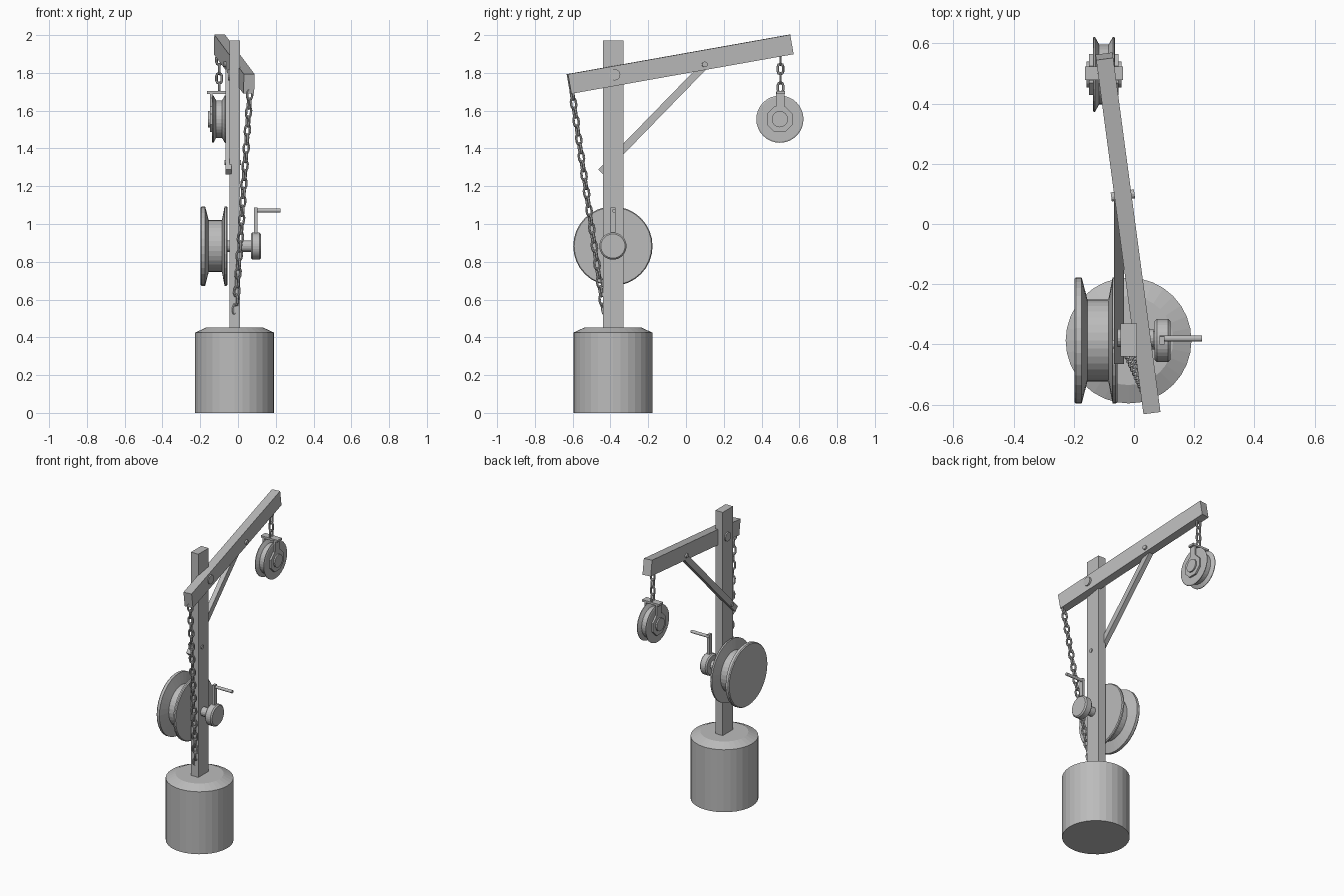
import bpy, bmesh, math
from mathutils import Matrix, Vector

if "Cube" in bpy.data.objects:
    bpy.data.objects.remove(bpy.data.objects["Cube"])

mat = bpy.data.materials.new("plain grey")
mat.diffuse_color = (0.5, 0.5, 0.5, 1)
mat.use_nodes = True
mat.node_tree.nodes["Principled BSDF"].inputs["Base Color"].default_value = mat.diffuse_color


def add(name, mesh, matrix=None):
    if not mesh.materials:
        mesh.materials.append(mat)
    ob = bpy.data.objects.new(name, mesh)
    bpy.context.collection.objects.link(ob)
    if matrix:
        ob.matrix_world = matrix
    return ob


def to_mesh(bm, name):
    bmesh.ops.recalc_face_normals(bm, faces=bm.faces)
    me = bpy.data.meshes.new(name)
    bm.to_mesh(me)
    bm.free()
    return me


def box(name, size, loc, rot=None):
    bm = bmesh.new()
    bmesh.ops.create_cube(bm, size=1)
    bmesh.ops.scale(bm, vec=size, verts=bm.verts)
    m = Matrix.Translation(loc) @ (rot.to_4x4() if rot else Matrix())
    return add(name, to_mesh(bm, name), m)


def lathe(name, profile, loc, axis='X', n=32, turn=0.0, rot=None):
    """Turn (position along axis, radius) points into a closed solid."""
    bm = bmesh.new()
    rings = []
    for t, r in profile:
        ring = []
        for i in range(n):
            a = 2 * math.pi * i / n + turn
            c, s = r * math.cos(a), r * math.sin(a)
            ring.append(bm.verts.new((t, c, s) if axis == 'X' else (c, s, t)))
        rings.append(ring)
    for a, b in zip(rings, rings[1:]):
        for i in range(n):
            j = (i + 1) % n
            bm.faces.new((a[i], a[j], b[j], b[i]))
    bm.faces.new(rings[0])
    bm.faces.new(rings[-1])
    m = Matrix.Translation(loc) @ (rot.to_4x4() if rot else Matrix())
    return add(name, to_mesh(bm, name), m)


def link_mesh(half=0.013, rad=0.014, wire=0.007, arc=4, sides=6):
    """Oval chain link lying in the local XZ plane."""
    bm = bmesh.new()
    rings = []
    for end in (1, -1):
        for k in range(arc + 1):
            a = math.pi * k / arc + (0 if end > 0 else math.pi)
            out = Vector((math.cos(a), 0, math.sin(a)))
            c = out * rad + Vector((0, 0, half * end))
            rings.append([bm.verts.new(c + wire * (out * math.cos(b) + Vector((0, math.sin(b), 0))))
                          for b in (2 * math.pi * q / sides for q in range(sides))])
    for i, a in enumerate(rings):
        b = rings[(i + 1) % len(rings)]
        for q in range(sides):
            w = (q + 1) % sides
            bm.faces.new((a[q], a[w], b[w], b[q]))
    return to_mesh(bm, "chain_link")


link = link_mesh()


def chain(name, start, end, count, first=0):
    a, b = Vector(start), Vector(end)
    q = (b - a).to_track_quat('Z', 'Y').to_matrix().to_4x4()
    for i in range(count):
        m = Matrix.Translation(a.lerp(b, i / (count - 1))) @ q
        add(f"{name}_{i}", link, m @ Matrix.Rotation(math.pi / 2 * (i + first), 4, 'Z'))


PX, PY = -0.018, -0.387

# base drum with chamfered top, and post
lathe("base", [(0, 0.209), (0.425, 0.209), (0.453, 0.148)], (PX, PY, 0), 'Z')
box("post", (0.055, 0.11, 1.55), (PX, PY + 0.002, 1.197))

# tilted boom beside the post
boom_rot = Matrix.Rotation(math.radians(7.6), 3, 'Z') @ Matrix.Rotation(math.radians(10), 3, 'X')
box("boom", (0.057, 1.205, 0.105), (-0.02, -0.031, 1.846), boom_rot)
yaw = Matrix.Rotation(math.radians(7.6), 3, 'Z')
lathe("boom_pivot_bolt", [(-0.082, 0.03), (0.036, 0.03)], (0.028, -0.378, 1.79), n=16)

# diagonal brace and its bolts
a, b = Vector((-0.05, -0.45, 1.275)), Vector((-0.05, 0.095, 1.835))
brace_rot = Matrix.Rotation(math.atan2(b.z - a.z, b.y - a.y), 3, 'X')
box("brace", (0.032, (b - a).length, 0.04), (a + b) / 2, brace_rot)
lathe("brace_top_bolt", [(-0.04, 0.015), (0.038, 0.015)], (-0.036, 0.095, 1.845), n=12, rot=yaw)
lathe("brace_low_bolt", [(-0.072, 0.013), (0.015, 0.013)], (0, -0.40, 1.325), n=12)

# winding spool, axle and crank
AX = (0, PY, 0.883)
lathe("spool", [(-0.198, 0.205), (-0.192, 0.21), (-0.174, 0.21), (-0.155, 0.137),
                (-0.085, 0.137), (-0.071, 0.21), (-0.061, 0.21), (-0.055, 0.205)], AX)
lathe("axle", [(-0.07, 0.03), (0.08, 0.03)], AX, n=16)
lathe("crank_hub", [(0.068, 0.064), (0.076, 0.072), (0.113, 0.072), (0.121, 0.064)], AX)
box("crank_arm", (0.018, 0.028, 0.19), (0.093, PY, 0.992))
lathe("crank_handle", [(0.085, 0.01), (0.226, 0.01)], (0, PY + 0.006, 1.071), n=12)

# hanging pulley wheel
C = Vector((-0.1, 0.497, 1.555))
lathe("pulley_wheel", [(-0.037, 0.118), (-0.034, 0.125), (-0.030, 0.125), (-0.016, 0.1),
                       (0.016, 0.1), (0.030, 0.125), (0.034, 0.125), (0.037, 0.118)], C)
lathe("pulley_pin", [(-0.058, 0.043), (0.058, 0.043)], C, n=16)
for side, s in (("left", -1), ("right", 1)):
    lathe(f"pulley_cheek_{side}", [(0.035 * s, 0.074), (0.049 * s, 0.074)], C, n=8, turn=math.pi / 8)
    box(f"pulley_strap_{side}", (0.013, 0.046, 0.145), C + Vector((0.042 * s, 0.002, 0.07)))
box("pulley_yoke", (0.126, 0.046, 0.014), C + Vector((0, 0.004, 0.141)))

# chains
chain("rear_chain", (0.062, -0.602, 1.685), (-0.012, -0.437, 0.55), 25)
chain("pulley_chain", (-0.1, 0.5, 1.87), (-0.1, 0.5, 1.722), 4)
